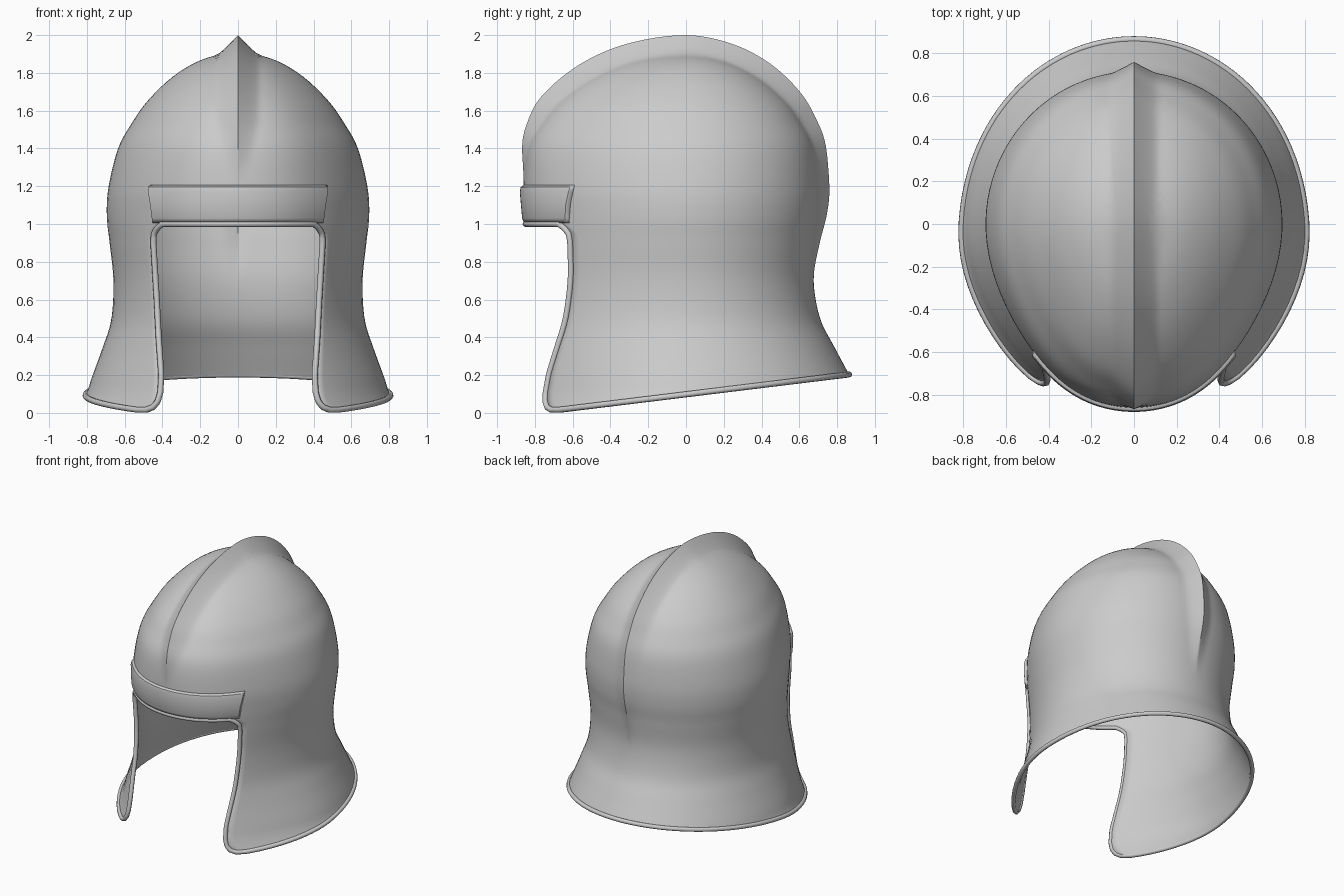
import bpy, bmesh, math
from mathutils import Vector

if "Cube" in bpy.data.objects:
    bpy.data.objects.remove(bpy.data.objects["Cube"])

steel = bpy.data.materials.new("steel_grey")
steel.diffuse_color = (0.6, 0.6, 0.6, 1)
steel.use_nodes = True
steel.node_tree.nodes["Principled BSDF"].inputs["Base Color"].default_value = steel.diffuse_color

# Profile levels: height, half width, front depth, back depth
KEYS = [(-.05, .9, .9, 1.0), (0, .86, .89, .97), (.1, .805, .88, .915), (.2, .77, .87, .865),
        (.35, .715, .86, .785), (.5, .67, .855, .71), (.7, .66, .85, .675),
        (.9, .68, .85, .69), (1.05, .695, .85, .71), (1.2, .685, .86, .712),
        (1.4, .635, .84, .685), (1.53, .565, .775, .625), (1.65, .48, .68, .54),
        (1.78, .345, .5, .39), (1.87, .19, .28, .21), (1.91, 0, 0, 0),
        (1.87, -.19, -.28, -.21)]
U_TOP = len(KEYS) - 2
# Face opening: height, half width
OPENING = [(0, .5), (.016, .485), (.03, .45), (.06, .425), (.11, .411), (.2, .406), (.4, .42),
           (.6, .43), (.9, .448), (.95, .445), (.98, .425), (1.0, .40)]
Z_BROW, Z_TIP = 1.0, .016


def profile(u):
    """Smooth interpolation through the profile levels."""
    i = max(1, min(int(u), U_TOP - 1))
    t = u - i
    return [.5 * (2 * b + (c - a) * t + (2 * a - 5 * b + 4 * c - d) * t * t
                  + (3 * b - a - 3 * c + d) * t ** 3)
            for a, b, c, d in zip(*KEYS[i - 1:i + 3])]


def bisect(fn, target, lo, hi):
    for _ in range(30):
        mid = (lo + hi) / 2
        if fn(mid) < target:
            lo = mid
        else:
            hi = mid
    return (lo + hi) / 2


def smooth(e0, e1, x):
    t = max(0, min(1, (x - e0) / (e1 - e0)))
    return t * t * (3 - 2 * t)


def point_u(a, u):
    """Helmet surface; angle 0 faces front."""
    z, w, f, b = profile(u)
    c, s = math.cos(a), math.sin(a)
    x = w * s * (1 - .05 * math.sin(2 * a) ** 2 if c > 0 else 1)
    y = -c * (f if c > 0 else b)
    p = Vector((x, y, z))
    # raised comb along the centre line
    fade = smooth(1.2, 1.6, z) if c > 0 else smooth(.65, 1.25, z)
    height = (.048 + .042 * smooth(1.2, 1.85, z)) * fade
    k = max(0, 1 - abs(x) / (.05 + .065 * fade))
    out = Vector((0, y, max(0, z - 1.15)))
    if k > 0 and out.length > 0:
        p += out.normalized() * height * k ** 1.35
    return p


def point(a, z):
    return point_u(a, bisect(lambda u: profile(u)[0], z, 1, U_TOP))


def angle_at(x, z):
    return bisect(lambda a: point(a, z).x, x, 0, 1.3)


def opening_angle(z):
    for (z0, x0), (z1, x1) in zip(OPENING, OPENING[1:]):
        if z <= z1:
            return angle_at(x0 + (x1 - x0) * (z - z0) / (z1 - z0), z)
    return angle_at(OPENING[-1][1], z)


def finish(ob, angle=40):
    bpy.ops.object.select_all(action='DESELECT')
    ob.select_set(True)
    bpy.context.view_layer.objects.active = ob
    ob.data.materials.append(steel)
    bpy.ops.object.shade_smooth_by_angle(angle=math.radians(angle))


def mesh_object(name, bm, thickness):
    bmesh.ops.recalc_face_normals(bm, faces=bm.faces)
    # make the normals point outwards
    f = max(bm.faces, key=lambda f: -f.calc_center_median().y)
    if f.normal.y > 0:
        bmesh.ops.reverse_faces(bm, faces=bm.faces)
    me = bpy.data.meshes.new(name)
    bm.to_mesh(me)
    bm.free()
    ob = bpy.data.objects.new(name, me)
    bpy.context.collection.objects.link(ob)
    finish(ob)
    mod = ob.modifiers.new("thickness", 'SOLIDIFY')
    mod.thickness, mod.offset = thickness, -1
    return ob


def strip(bm, r0, r1):
    for i in range(len(r0) - 1):
        bm.faces.new((r0[i], r0[i + 1], r1[i + 1], r1[i]))


def warp(n):
    return [s * abs(s) ** .4 for s in (2 * i / n - 1 for i in range(n + 1))]


# Helmet shell: full dome above the brow, open-fronted skirt below
bm = bmesh.new()
A0 = opening_angle(Z_BROW)
front, rest = warp(36), warp(90)
angles = [A0 * s for s in front[:-1]] + [math.pi + (math.pi - A0) * s for s in rest[:-1]]
u0 = bisect(lambda u: profile(u)[0], Z_BROW, 1, U_TOP)
rows = []
ROWS = 44
for i in range(ROWS):
    u = u0 + (U_TOP - u0) * i / ROWS
    rows.append([bm.verts.new(point_u(a, u)) for a in angles])
for r0, r1 in zip(rows, rows[1:]):
    strip(bm, r0 + r0[:1], r1 + r1[:1])
apex = bm.verts.new(point_u(0, U_TOP))
last = rows[-1]
for i in range(len(last)):
    bm.faces.new((last[i - 1], last[i], apex))

A_tip = opening_angle(Z_TIP)
bottoms = []
for s in rest:
    z = .1
    for _ in range(8):
        y = point(math.pi + (math.pi - A_tip) * s, z).y
        z = max(Z_TIP, Z_TIP + .122 * (y + .67))
    bottoms.append(z)
prev = rows[0][len(front) - 1:] + rows[0][:1]
side_a, side_b = [], []
for i in range(1, 41):
    v = .5 - .5 * math.cos(math.pi * i / 40)
    A = opening_angle(1 - v * (1 - Z_TIP))
    row = [bm.verts.new(point(math.pi + (math.pi - A) * s, 1 - v * (1 - zb)))
           for s, zb in zip(rest, bottoms)]
    strip(bm, prev, row)
    side_a.append(row[0].co.copy())
    side_b.append(row[-1].co.copy())
    prev = row
hem = [vert.co.copy() for vert in prev]
brow = [point(A0 * s, Z_BROW) for s in front]
mesh_object("helmet_shell", bm, .014)

# Rolled rim around brow, cheek edges and hem
path = brow + side_a + hem[1:-1] + side_b[::-1]
cu = bpy.data.curves.new("rolled_rim", 'CURVE')
cu.dimensions = '3D'
cu.bevel_depth, cu.bevel_resolution = .016, 2
sp = cu.splines.new('POLY')
sp.points.add(len(path) - 1)
for p, co in zip(sp.points, path):
    p.co = (*co, 1)
sp.use_cyclic_u = True
rim = bpy.data.objects.new("rolled_rim", cu)
bpy.context.collection.objects.link(rim)
bpy.context.view_layer.objects.active = rim
rim.select_set(True)
bpy.ops.object.select_all(action='DESELECT')
rim.select_set(True)
bpy.ops.object.convert(target='MESH')
finish(bpy.context.object, 60)

# Raised brow band with softened edges
bm = bmesh.new()
N = 40
prev = None
for z, off in ((1.005, .008), (1.03, .018), (1.1, .02), (1.17, .02), (1.195, .015), (1.21, -.006)):
    edge = angle_at(.455 + .02 * smooth(1.03, 1.2, z), z)
    steps = [-1] + [-.975 + 1.95 * i / N for i in range(N + 1)] + [1]
    row = []
    for s in steps:
        p = point(edge * s, z)
        out = Vector((p.x, p.y, 0)).normalized()
        row.append(bm.verts.new(p + out * (-.006 if abs(s) == 1 else off)))
    if prev:
        strip(bm, prev, row)
    prev = row
mesh_object("brow_band", bm, .012)
